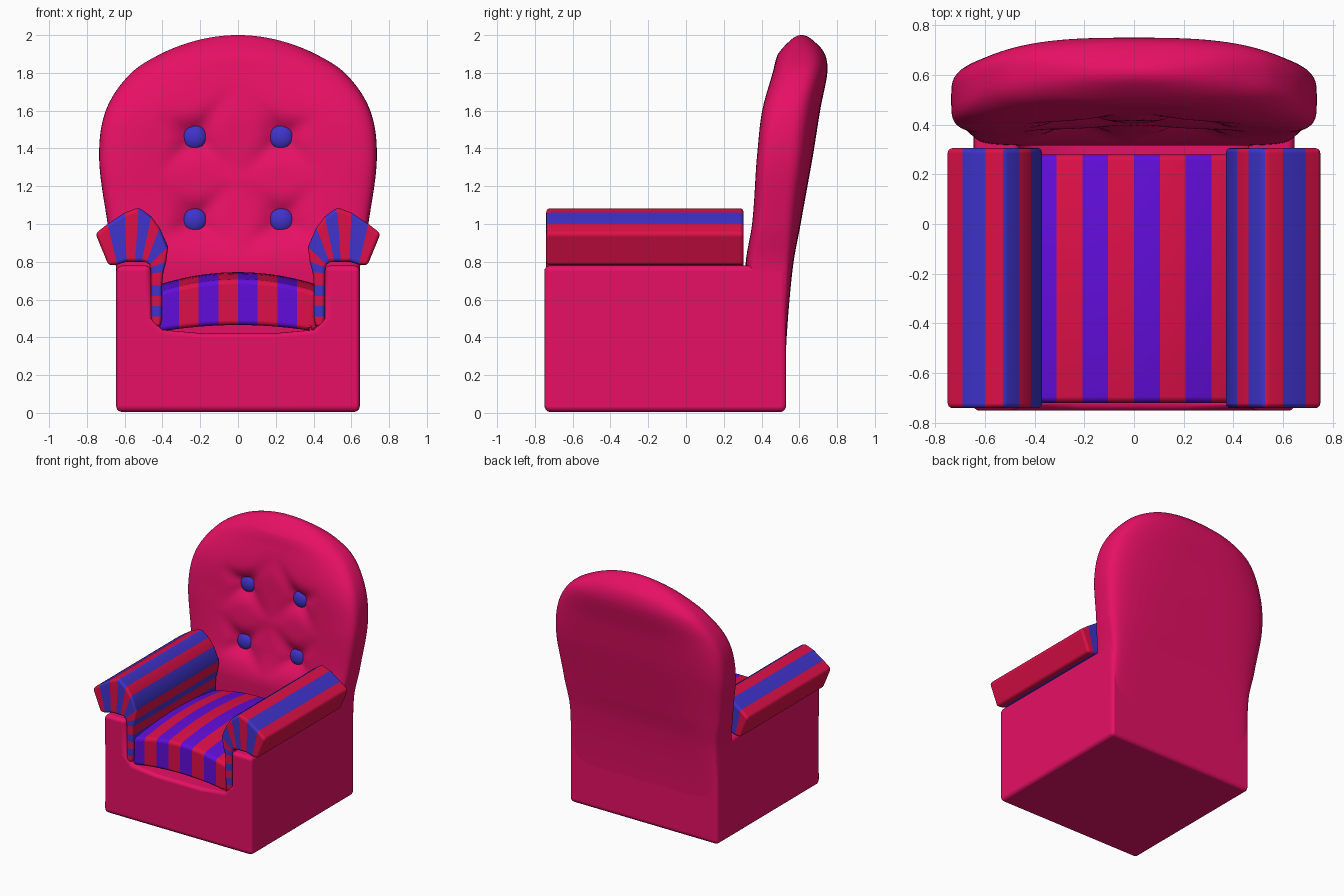
import bpy, bmesh, math
from mathutils import Vector
from mathutils.geometry import intersect_point_line

if "Cube" in bpy.data.objects:
    bpy.data.objects.remove(bpy.data.objects["Cube"])


def material(name, rgb):
    m = bpy.data.materials.new(name)
    m.diffuse_color = (*rgb, 1)
    m.use_nodes = True
    m.node_tree.nodes["Principled BSDF"].inputs["Base Color"].default_value = m.diffuse_color
    return m


PINK = material("pink", (0.80, 0.005, 0.13))
RED = material("red", (0.73, 0.005, 0.065))
BLUE = material("blue", (0.05, 0.033, 0.60))
PURPLE = material("purple", (0.12, 0.004, 0.70))


def finish(name, bm, mats, bevel=0):
    bmesh.ops.recalc_face_normals(bm, faces=bm.faces)
    me = bpy.data.meshes.new(name)
    bm.to_mesh(me)
    bm.free()
    for m in mats:
        me.materials.append(m)
    for p in me.polygons:
        p.use_smooth = True
    ob = bpy.data.objects.new(name, me)
    bpy.context.collection.objects.link(ob)
    if bevel:
        b = ob.modifiers.new("bevel", 'BEVEL')
        b.width, b.segments = bevel, 4
        b.limit_method, b.angle_limit = 'ANGLE', math.radians(45)
        b.harden_normals = True
    return ob


def ribbon(name, pairs, y0, y1, mats, bevel, slices=1, per_stripe=1, shape=None):
    """Thick ribbon given by (under, over) xz pairs, extruded along y, striped along its length."""
    bm = bmesh.new()
    rows = []
    for k in range(slices + 1):
        y = y0 + (y1 - y0) * k / slices
        rows.append([[bm.verts.new((x, y, z)) for x, z in p] for p in pairs])

    def face(vs, i):
        bm.faces.new(vs).material_index = (i // per_stripe) % len(mats)

    n = len(pairs) - 1
    for i in range(n):
        for r in (rows[0], rows[-1]):
            face((r[i][0], r[i + 1][0], r[i + 1][1], r[i][1]), i)
        for a, b in zip(rows, rows[1:]):
            for s in (0, 1):
                face((a[i][s], a[i + 1][s], b[i + 1][s], b[i][s]), i)
    for a, b in zip(rows, rows[1:]):
        face((a[0][0], a[0][1], b[0][1], b[0][0]), 0)
        face((a[n][0], a[n][1], b[n][1], b[n][0]), n - 1)
    if shape:
        for v in bm.verts:
            shape(v.co)
    return finish(name, bm, mats, bevel)


# Base: U-shaped body with the seat well
half = [((-0.645, 0.78), (-0.46, 0.78)), ((-0.645, 0.5), (-0.46, 0.5)),
        ((-0.645, 0.005), (-0.40, 0.44)), ((-0.2, 0.005), (-0.2, 0.422))]
base = half + [tuple((-x, z) for x, z in p) for p in reversed(half)]
ribbon("base", base, -0.75, 0.53, [PINK], 0.03)

# Arm pads: striped ribbon hanging inside and rolling over the arm
arm = [((0.455, 0.455), (0.41, 0.455))]
arm += [((0.46, z), (0.402, z)) for z in (0.51, 0.565, 0.62, 0.675)]
arm += [((0.461, 0.74), (0.395, 0.745)), ((0.464, 0.77), (0.38, 0.80)),
        ((0.47, 0.785), (0.37, 0.88)), ((0.485, 0.797), (0.415, 0.98)),
        ((0.51, 0.80), (0.46, 1.04)), ((0.545, 0.80), (0.525, 1.088)),
        ((0.59, 0.80), (0.60, 1.06)), ((0.64, 0.785), (0.69, 1.0)),
        ((0.685, 0.78), (0.755, 0.95))]
for side, s in (("left", -1), ("right", 1)):
    ribbon(side + "_arm_pad", [tuple((s * x, z) for x, z in p) for p in arm],
           -0.74, 0.305, [RED, BLUE], 0.02)

# Seat cushion: arched and striped front to back
W = 0.416
cushion = []
for i in range(33):
    x = -W + 2 * W * i / 32
    a = 1 - (x / W) ** 2
    cushion.append(((x, 0.43 + 0.035 * a), (x, 0.68 + 0.065 * a)))


def crown(co):
    if co.z > 0.6:
        co.z -= 0.04 * ((co.y + 0.22) / 0.5) ** 2


ribbon("seat_cushion", cushion, -0.72, 0.28, [PURPLE, RED], 0.03, 12, 4, crown)

# Backrest sections: height, half width, front y, rear y, squareness, hollow
KEYS = [(0.06, 0.635, 0.33, 0.522, 12, 0), (0.4, 0.645, 0.33, 0.533, 12, 0),
        (0.78, 0.647, 0.315, 0.567, 8, 0), (1.0, 0.69, 0.325, 0.607, 5, 0.04),
        (1.35, 0.735, 0.325, 0.67, 4, 0.08), (1.6, 0.70, 0.35, 0.71, 3.4, 0.07),
        (1.8, 0.565, 0.43, 0.748, 3, 0.03), (1.9, 0.41, 0.487, 0.735, 2.6, 0),
        (1.97, 0.225, 0.55, 0.675, 2.3, 0), (2.0, 0.002, 0.61, 0.612, 2, 0)]
T = [math.asin(k[0] / 2) for k in KEYS]


def section(z):
    t = math.asin(min(1, z / 2))
    i = max(0, min(len(T) - 2, sum(t >= q for q in T) - 1))
    h = T[i + 1] - T[i]
    u = (t - T[i]) / h

    def slope(j, c):
        a, b = max(0, j - 1), min(len(T) - 1, j + 1)
        return (KEYS[b][c] - KEYS[a][c]) / (T[b] - T[a])

    return [KEYS[i][c] * (1 + 2 * u) * (1 - u) ** 2 + KEYS[i + 1][c] * u * u * (3 - 2 * u)
            + h * (slope(i, c) * u * (1 - u) ** 2 - slope(i + 1, c) * u * u * (1 - u))
            for c in range(1, 6)]


# Tufting: dents at the buttons with creases running out from them
BUTTONS = [(s * 0.23, z) for s in (-1, 1) for z in (1.02, 1.46)]
CREASES = []
for s in (-1, 1):
    for z, ends in ((1.46, ((0.43, 1.58), (0, 1.75), (0, 1.24), (0.42, 1.26))),
                    (1.02, ((0.42, 0.9), (0, 0.84), (0, 1.24), (0.42, 1.22)))):
        CREASES += [(Vector((s * 0.23, z)), Vector((s * ex, ez))) for ex, ez in ends]


def tuft(x, z):
    d = sum(0.04 * math.exp(-((x - bx) ** 2 + (z - bz) ** 2) / 0.008) for bx, bz in BUTTONS)
    p = Vector((x, z))
    crease = 0
    for a, b in CREASES:
        u = min(1, max(0, intersect_point_line(p, a, b)[1]))
        r = (p - a.lerp(b, u)).length
        crease = max(crease, 0.028 * (1 - u) * math.exp(-(r / 0.045) ** 2))
    return d + crease


def depth(f, z, front):
    w, yf, yr, n, hollow = section(z)
    p = max(0, 1 - abs(f) ** n) ** (1 / n)
    mid, h = (yf + yr) / 2, (yr - yf) / 2
    if not front:
        return mid + h * p
    return mid - h * p + max(0, hollow) * (1 - f * f) + tuft(f * w, z) * (1 - f ** 4)


bm = bmesh.new()
rings, M, R = [], 72, 110
t0 = T[0]
for r in range(R + 1):
    z = 2 * math.sin(t0 + (math.pi / 2 - t0) * r / R)
    w = section(z)[0]
    ring = []
    for k in range(2 * M):
        f = -math.cos(math.pi * k / M)
        ring.append(bm.verts.new((f * w, depth(f, z, k <= M), z)))
    rings.append(ring)
for a, b in zip(rings, rings[1:]):
    for k in range(2 * M):
        j = (k + 1) % (2 * M)
        bm.faces.new((a[k], a[j], b[j], b[k]))
bm.faces.new(rings[0])
bm.faces.new(rings[-1])
finish("backrest", bm, [PINK])

# Buttons sitting in the dents
for i, (x, z) in enumerate(BUTTONS):
    bm = bmesh.new()
    bmesh.ops.create_uvsphere(bm, u_segments=24, v_segments=12, radius=0.066)
    ob = finish(f"button_{i + 1}", bm, [BLUE])
    ob.scale = (1, 0.6, 1)
    ob.location = (x, depth(x / section(z)[0], z, True) - 0.008, z)
